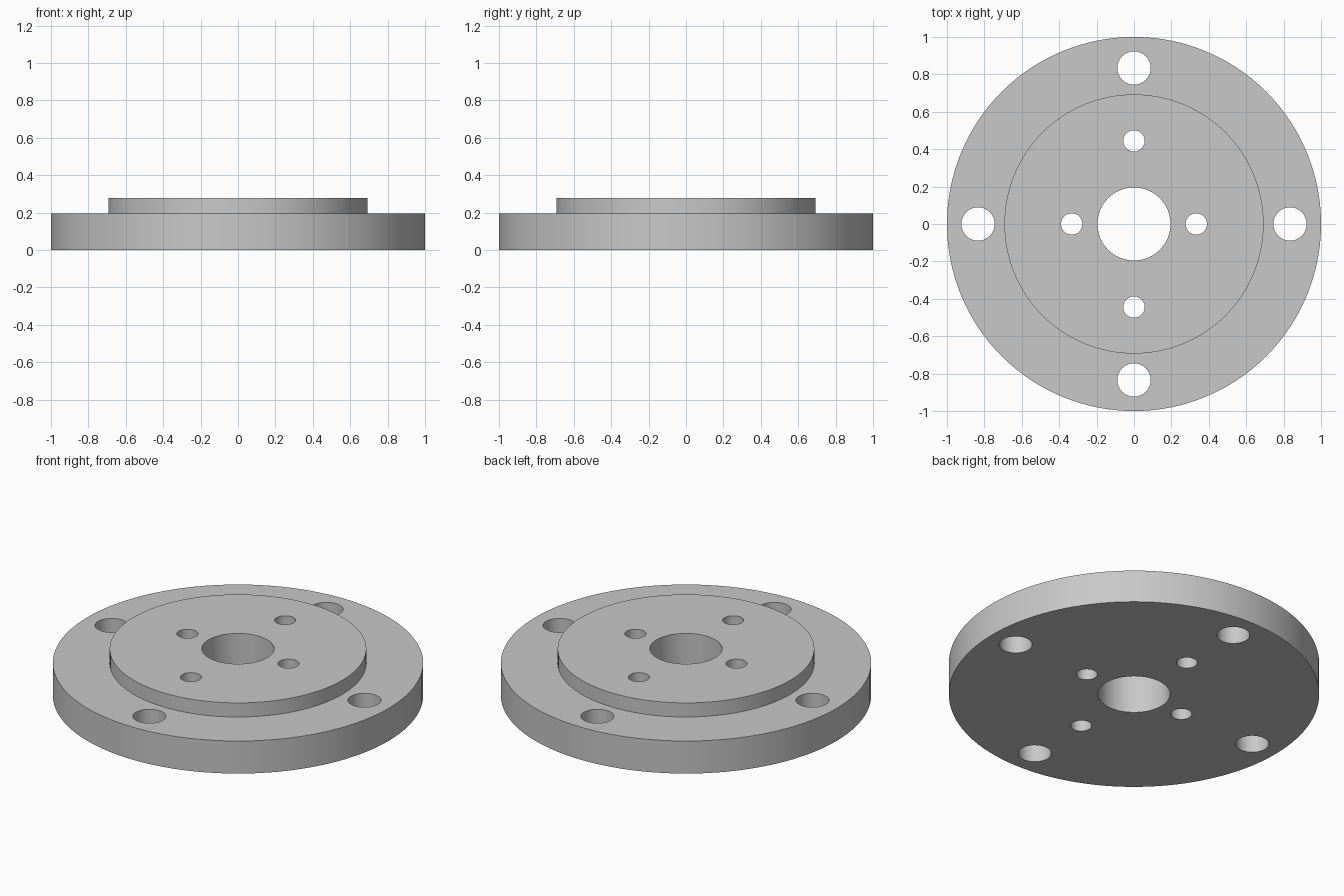
import bpy
import bmesh
import math
from mathutils import Matrix, Vector

cube = bpy.data.objects.get("Cube")
if cube:
    bpy.data.objects.remove(cube, do_unlink=True)

FLANGE_TOP, BOSS_TOP = 0.194, 0.278
FLANGE_R, BOSS_R, BORE_R = 1.0, 0.693, 0.195

steel = bpy.data.materials.new("grey_steel")
steel.use_nodes = True
grey = (0.58, 0.58, 0.58, 1.0)
steel.diffuse_color = grey
steel.node_tree.nodes["Principled BSDF"].inputs["Base Color"].default_value = grey


def add_object(name, bm):
    mesh = bpy.data.meshes.new(name)
    bmesh.ops.recalc_face_normals(bm, faces=bm.faces)
    bm.to_mesh(mesh)
    bm.free()
    mesh.materials.append(steel)
    obj = bpy.data.objects.new(name, mesh)
    bpy.context.collection.objects.link(obj)
    return obj


def lathe(name, profile, segments=128):
    """Spin a closed radius/height profile about the z axis."""
    bm = bmesh.new()
    verts = [bm.verts.new((r, 0, z)) for r, z in profile]
    edges = [bm.edges.new((a, b)) for a, b in zip(verts, verts[1:] + verts[:1])]
    bmesh.ops.spin(bm, geom=verts + edges, cent=(0, 0, 0), axis=(0, 0, 1),
                   angle=math.tau, steps=segments, use_duplicate=False)
    bmesh.ops.remove_doubles(bm, verts=bm.verts, dist=1e-5)
    return add_object(name, bm)


# Stepped disc with a central bore
flange = lathe("flange_plate", [
    (BORE_R, 0), (FLANGE_R, 0), (FLANGE_R, FLANGE_TOP),
    (BOSS_R, FLANGE_TOP), (BOSS_R, BOSS_TOP), (BORE_R, BOSS_TOP)])

# Bolt holes: four large in the rim, four small in the raised boss
holes = [(s * d * ax, s * d * (1 - ax), r)
         for ax, d, r in ((1, 0.834, 0.089), (0, 0.834, 0.089),
                          (1, 0.333, 0.057), (0, 0.444, 0.057))
         for s in (-1, 1)]
bm = bmesh.new()
for x, y, r in holes:
    bmesh.ops.create_cone(bm, cap_ends=True, segments=48, radius1=r, radius2=r,
                          depth=1, matrix=Matrix.Translation(Vector((x, y, 0.1))))
cutter = add_object("bolt_hole_cutter", bm)
cutter.hide_render = True

# Cut the holes, then drop the cutter
bpy.context.view_layer.objects.active = flange
flange.select_set(True)
cut = flange.modifiers.new("bolt_holes", "BOOLEAN")
cut.operation = "DIFFERENCE"
cut.solver = "EXACT"
cut.object = cutter
bpy.ops.object.modifier_apply(modifier=cut.name)
bpy.data.objects.remove(cutter, do_unlink=True)

bpy.ops.object.shade_smooth_by_angle(angle=math.radians(30))
